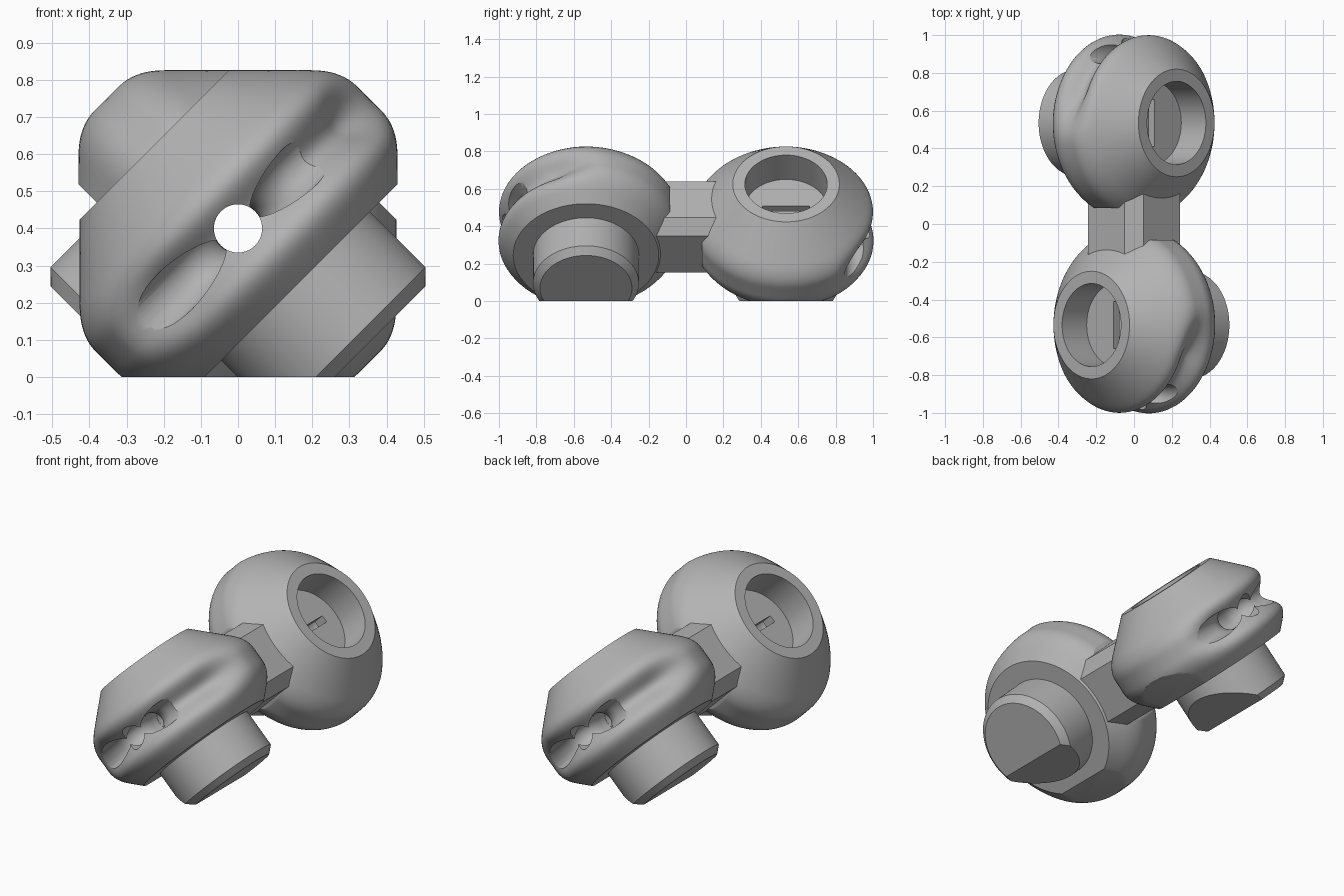
import bpy, bmesh, math
from mathutils import Matrix, Vector

if "Cube" in bpy.data.objects:
    bpy.data.objects.remove(bpy.data.objects["Cube"])

CZ, CY, R = 0.4, -0.535, 0.505          # axis height, body offset, body radius
H = math.sqrt(0.5)
# local frame of the front body: x across, y depth, z along the tilted axis
FRAME = Matrix(((H, 0, -H, 0), (0, 1, 0, CY), (H, 0, H, CZ), (0, 0, 0, 1)))

grey = bpy.data.materials.new("plain_grey")
grey.diffuse_color = (0.45, 0.45, 0.45, 1)
grey.use_nodes = True
grey.node_tree.nodes["Principled BSDF"].inputs["Base Color"].default_value = grey.diffuse_color


def finish(bm, name):
    bmesh.ops.recalc_face_normals(bm, faces=bm.faces)
    me = bpy.data.meshes.new(name)
    bm.to_mesh(me)
    bm.free()
    me.materials.append(grey)
    ob = bpy.data.objects.new(name, me)
    bpy.context.collection.objects.link(ob)
    return ob


def smooth(u):
    u = max(0, min(1, u))
    return u * u * (3 - 2 * u)


def smin(a, b, k):
    h = max(k - abs(a - b), 0) / k
    return min(a, b) - h * h * k / 4


def skin(bm, rings, close):
    n = len(rings[0])
    for a, b in zip(rings, rings[1:]):
        for i in range(n):
            j = (i + 1) % n
            bm.faces.new((a[i], a[j], b[j], b[i]))
    if close:
        bm.faces.new(rings[0])
        bm.faces.new(rings[-1])


def trim(bm, co, no):
    geom = bm.verts[:] + bm.edges[:] + bm.faces[:]
    cut = bmesh.ops.bisect_plane(bm, geom=geom, plane_co=co, plane_no=no, clear_outer=True)
    edges = [e for e in cut["geom_cut"] if isinstance(e, bmesh.types.BMEdge)]
    bmesh.ops.holes_fill(bm, edges=edges, sides=0)


def tube(name, path, radius, n=40):
    """Round tube along a path lying in the local x-y plane."""
    bm, rings = bmesh.new(), []
    for k, p in enumerate(path):
        d = (path[min(k + 1, len(path) - 1)] - path[max(k - 1, 0)]).normalized()
        side = Vector((-d.y, d.x, 0))
        rings.append([bm.verts.new(FRAME @ (p + radius * (side * math.cos(a) + Vector((0, 0, math.sin(a))))))
                      for a in (2 * math.pi * i / n for i in range(n))])
    skin(bm, rings, True)
    return finish(bm, name)


def carve(ob, cutters):
    bpy.context.view_layer.objects.active = ob
    for c in cutters:
        m = ob.modifiers.new("cut", "BOOLEAN")
        m.operation, m.solver, m.object = "DIFFERENCE", "EXACT", c
        bpy.ops.object.modifier_apply(modifier=m.name)


# --- body: socket, coned rim, cord groove and peg as one turned shape
def groove(deg):
    return 0.1 * smooth((12 - deg) / 37) * smooth((deg + 150) / 32)


def profile(deg):
    pts = [(0, 0.134), (0.22, 0.134), (0.22, 0.318)]
    steps = 44
    for k in range(steps + 1):
        z = 0.318 - 0.537 * k / steps
        r = smin(0.603 - abs(z) if z > 0 else 0.608 + z, R, 0.06)
        pts.append((r - groove(deg) * math.exp(-(z / 0.085) ** 2), z))
    return pts + [(0.283, -0.219), (0.283, -0.431), (0.246, -0.467), (0, -0.467)]


SEG = 120
bm = bmesh.new()
columns = []
for i in range(SEG):
    deg = 360 * i / SEG - 180
    a = math.radians(deg)
    columns.append([bm.verts.new(FRAME @ Vector((r * math.cos(a), r * math.sin(a), z)))
                    for r, z in profile(deg)])
skin(bm, [list(ring) for ring in zip(*columns)], False)
bmesh.ops.remove_doubles(bm, verts=bm.verts, dist=1e-5)
bmesh.ops.dissolve_degenerate(bm, dist=1e-6, edges=bm.edges)
trim(bm, (0, 0, 0), (0, 0, -1))         # flat resting face
trim(bm, (0, -0.085, 0), (0, 1, 0))     # flat next to the connector
front = finish(bm, "front_link_body")

# --- connector bar: square section with clipped corners
bm = bmesh.new()
a, c = 0.243, 0.05
octagon = [(a, -c), (a, c), (c, a), (-c, a), (-a, c), (-a, -c), (-c, -a), (c, -a)]
skin(bm, [[bm.verts.new((x, y, z + CZ - 0.003)) for x, z in octagon] for y in (-0.28, 0.28)], True)
bar = finish(bm, "connector_bar")

# --- cutters: cord hole, its two flared mouths, slot in the socket floor
hole = tube("hole_cutter", [Vector((0, -1, 0)), Vector((0, 2, 0))], 0.065)
flares = []
for s in (1, -1):
    q = 0.2
    path = [Vector((0, -0.12, 0))]
    path += [Vector((s * q * (1 - math.cos(t)), -0.18 - q * math.sin(t), 0))
             for t in (math.pi / 2 * k / 14 for k in range(15))]
    path.append(Vector((s * 0.38, -0.38, 0)))
    flares.append(tube("flare_cutter", path, 0.066))
bm = bmesh.new()
bmesh.ops.create_cube(bm, size=1, matrix=FRAME @ Matrix.Translation((0, 0, 0.1)) @ Matrix.Diagonal((0.04, 0.25, 0.12, 1)))
slot = finish(bm, "slot_cutter")

carve(front, [hole] + flares + [slot])
carve(bar, [hole])
for cutter in [hole, slot] + flares:
    bpy.data.objects.remove(cutter)

# --- back body: the same part turned half a turn
back = front.copy()
back.data = front.data.copy()
back.name = "back_link_body"
back.data.transform(Matrix.Rotation(math.pi, 4, "Z"))
bpy.context.collection.objects.link(back)

bpy.ops.object.select_all(action="DESELECT")
for ob in (front, back, bar):
    ob.select_set(True)
bpy.context.view_layer.objects.active = front
bpy.ops.object.shade_smooth_by_angle(angle=math.radians(28))
